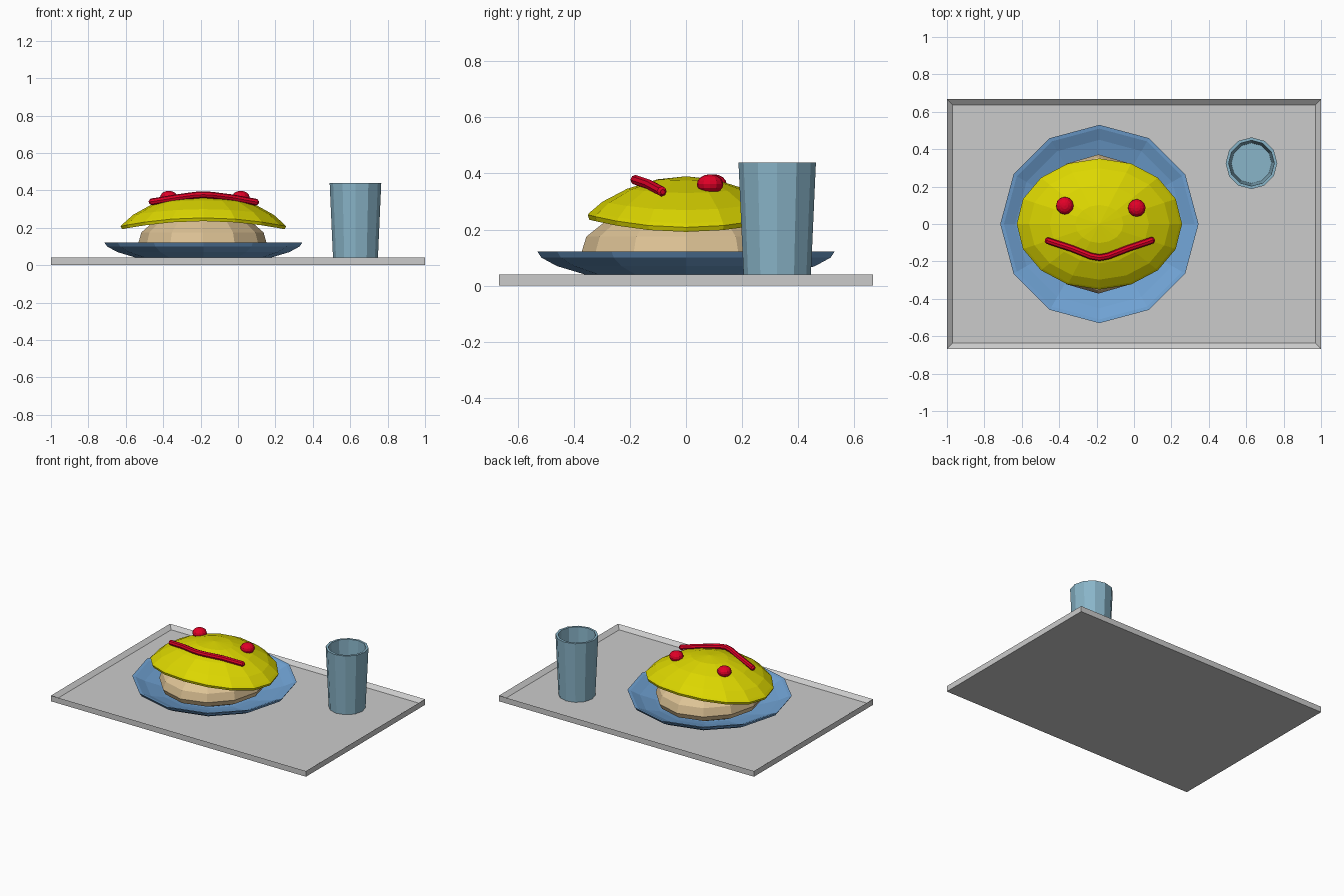
import bpy
import bmesh
from math import sin, cos, pi
from mathutils import Vector

if "Cube" in bpy.data.objects:
    bpy.data.objects.remove(bpy.data.objects["Cube"])


def material(name, rgb):
    m = bpy.data.materials.new(name)
    m.diffuse_color = (*rgb, 1)
    m.use_nodes = True
    m.node_tree.nodes["Principled BSDF"].inputs["Base Color"].default_value = m.diffuse_color
    return m


BLUE = material("plate_blue", (0.16, 0.36, 0.65))
GLASS = material("glass_blue", (0.25, 0.46, 0.58))
RICE = material("rice_tan", (0.72, 0.54, 0.30))
EGG = material("egg_yellow", (0.72, 0.68, 0.0))
RED = material("sauce_red", (0.75, 0.0, 0.02))


def finish(name, bm, loc=(0, 0, 0), mat=None):
    bmesh.ops.recalc_face_normals(bm, faces=bm.faces)
    me = bpy.data.meshes.new(name)
    bm.to_mesh(me)
    bm.free()
    ob = bpy.data.objects.new(name, me)
    ob.location = loc
    if mat:
        me.materials.append(mat)
    bpy.context.collection.objects.link(ob)
    return ob


def rings(name, profile, sides, place, loc, mat):
    """Skin rings of points; place(radius, height, angle) gives each point."""
    bm = bmesh.new()
    loops = [[bm.verts.new(place(r, h, 2 * pi * i / sides)) for i in range(sides)]
             for r, h in profile]
    for a, b in zip(loops, loops[1:]):
        for i in range(sides):
            j = (i + 1) % sides
            bm.faces.new((a[i], a[j], b[j], b[i]))
    bm.faces.new(loops[0])
    bm.faces.new(loops[-1])
    bmesh.ops.remove_doubles(bm, verts=bm.verts, dist=1e-5)
    return finish(name, bm, loc, mat)


def round_place(sx=1, sy=1):
    return lambda r, h, a: (sx * r * cos(a), sy * r * sin(a), h)


# Tray with a shallow recess
bm = bmesh.new()
bmesh.ops.create_cube(bm, size=1)
bmesh.ops.scale(bm, vec=(2, 1.334, 0.04), verts=bm.verts)
bmesh.ops.translate(bm, vec=(0, 0, 0.02), verts=bm.verts)
top = max(bm.faces, key=lambda f: f.calc_center_median().z)
bmesh.ops.inset_region(bm, faces=[top], thickness=0.042)
bmesh.ops.translate(bm, vec=(0, 0, -0.024), verts=top.verts)
finish("tray", bm)

# Plate
CX = -0.185
rings("plate", [(0.30, 0.016), (0.36, 0.04), (0.46, 0.07), (0.515, 0.10), (0.53, 0.122),
                (0.51, 0.118), (0.45, 0.09), (0.35, 0.06), (0.28, 0.045)],
      12, round_place(), (CX, 0, 0), BLUE)

# Rice mound
rings("rice", [(0.28, 0.05), (0.355, 0.085), (0.372, 0.12), (0.355, 0.175), (0.28, 0.235),
               (0.15, 0.29), (0.03, 0.31)],
      12, round_place(0.92, 1), (CX - 0.005, 0, 0), RICE)


# Omelette shell, drooping more at its left and right ends
def egg_height(t, a):
    pts = [(0, 0), (0.29, 0.08), (0.6, 0.33), (0.85, 0.67), (1, 1)]
    for (t0, d0), (t1, d1) in zip(pts, pts[1:]):
        if t <= t1:
            d = d0 + (d1 - d0) * (t - t0) / (t1 - t0)
            break
    return 0.39 - d * (0.135 + 0.045 * cos(a) ** 2)


def egg_place(t, dz, a):
    return (0.442 * t * cos(a), 0.35 * t * sin(a), egg_height(t, a) + dz)


rings("omelette", [(0, 0), (0.29, 0), (0.6, 0), (0.85, 0), (0.97, 0), (1, -0.002), (0.985, -0.024),
                   (0.85, -0.04), (0.6, -0.04), (0.29, -0.04), (0, -0.04)],
      16, egg_place, (CX, 0, 0), EGG)

# Sauce eyes
for side, x, y in (("left", -0.37, 0.098), ("right", 0.015, 0.086)):
    bm = bmesh.new()
    bmesh.ops.create_uvsphere(bm, u_segments=12, v_segments=8, radius=0.047)
    bmesh.ops.scale(bm, vec=(1, 1, 0.75), verts=bm.verts)
    finish(side + "_eye", bm, (x, y, 0.362), RED)

# Sauce smile: an eight-sided tube with rounded ends
path = [Vector(p) for p in ((-0.465, -0.088, 0.338), (-0.33, -0.132, 0.36),
                            (-0.23, -0.172, 0.374), (-0.185, -0.18, 0.377),
                            (-0.14, -0.172, 0.374), (-0.03, -0.13, 0.36),
                            (0.10, -0.086, 0.336))]
start, end = path[1] - path[0], path[-1] - path[-2]
path = [path[0] - start.normalized() * 0.01] + path + [path[-1] + end.normalized() * 0.01]
stations = []
for i, p in enumerate(path):
    d = (path[min(i + 1, len(path) - 1)] - path[max(i - 1, 0)]).normalized()
    side = d.cross(Vector((0, 0, 1))).normalized()
    radius = 0.009 if i in (0, len(path) - 1) else 0.018
    stations.append((p, side * radius, side.cross(d) * radius))


def tube_place(i, _, a):
    p, u, v = stations[i]
    return p + u * cos(a) + v * sin(a)


rings("smile", [(i, 0) for i in range(len(stations))], 8, tube_place, (0, 0, 0), RED)

# Drinking glass
rings("drinking_glass", [(0.119, 0.016), (0.138, 0.44), (0.122, 0.44), (0.108, 0.04)],
      12, round_place(), (0.628, 0.325, 0), GLASS)
